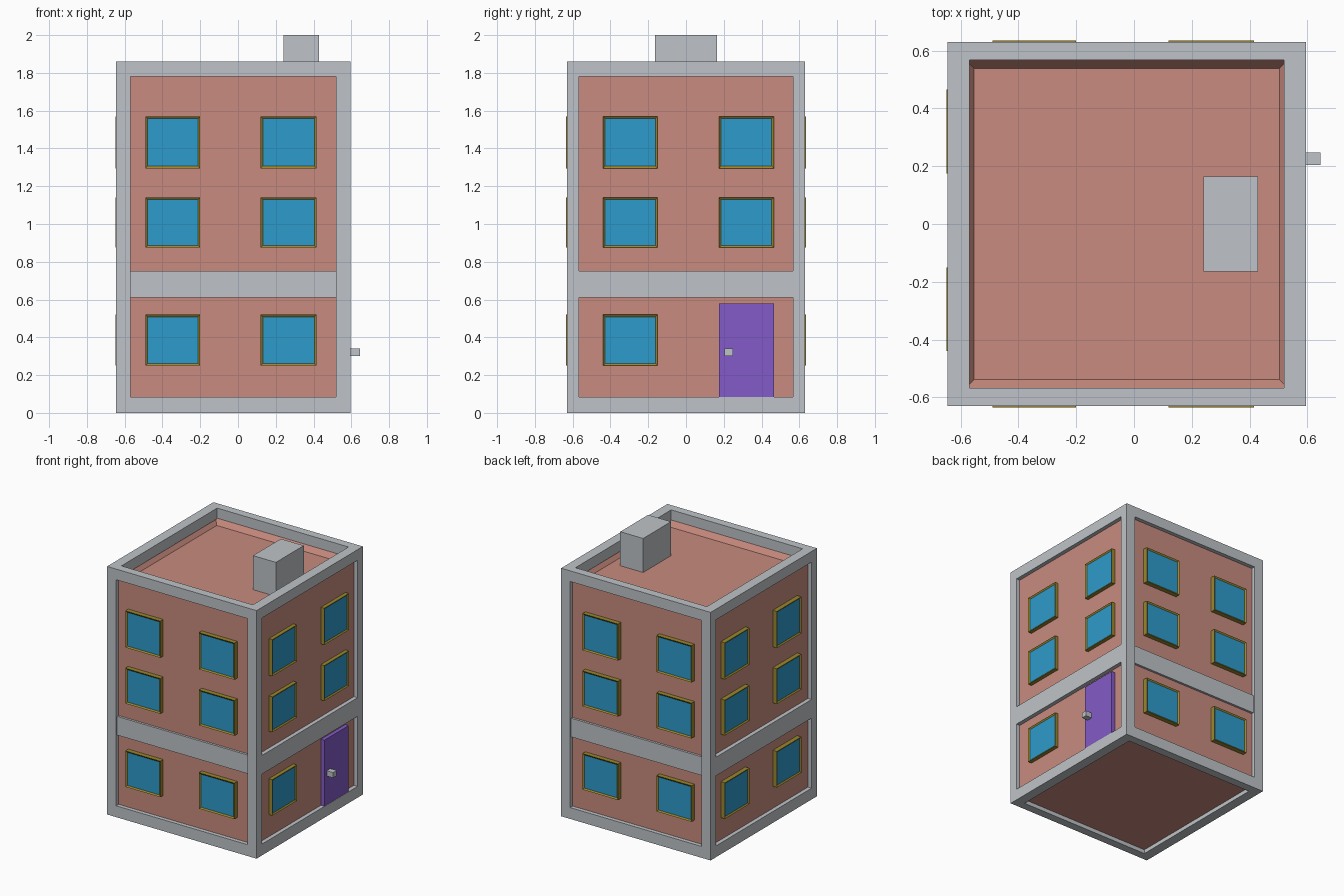
import bpy, bmesh
from mathutils import Vector

if "Cube" in bpy.data.objects:
    bpy.data.objects.remove(bpy.data.objects["Cube"])


def material(name, rgb):
    m = bpy.data.materials.new(name)
    m.diffuse_color = (*rgb, 1)
    m.use_nodes = True
    m.node_tree.nodes["Principled BSDF"].inputs["Base Color"].default_value = m.diffuse_color
    return m


GREY = material("grey stone", (0.52, 0.55, 0.58))
SALMON = material("salmon wall", (0.58, 0.26, 0.21))
GOLD = material("gold frame", (0.33, 0.24, 0.025))
BLUE = material("blue glass", (0.027, 0.33, 0.60))
PURPLE = material("purple door", (0.23, 0.105, 0.58))


def add_box(bm, lo, hi):
    geo = bmesh.ops.create_cube(bm, size=1)
    lo, hi = Vector(lo), Vector(hi)
    for v in geo["verts"]:
        v.co = Vector(lo[i] + (v.co[i] + 0.5) * (hi[i] - lo[i]) for i in range(3))


def finish(name, bm, *mats):
    me = bpy.data.meshes.new(name)
    bmesh.ops.recalc_face_normals(bm, faces=bm.faces)
    bm.to_mesh(me)
    bm.free()
    for m in mats:
        me.materials.append(m)
    ob = bpy.data.objects.new(name, me)
    bpy.context.collection.objects.link(ob)
    return ob


def box(name, lo, hi, mat):
    bm = bmesh.new()
    add_box(bm, lo, hi)
    return finish(name, bm, mat)


def face_towards(bm, d):
    bm.normal_update()
    return max(bm.faces, key=lambda f: (f.normal.dot(d), f.calc_center_median().dot(d)))


# Outer frame limits, with inner openings
X0, X1, XI0, XI1 = -0.645, 0.595, -0.57, 0.52
Y1, YI = 0.63, 0.567
H, BASE, TOP = 1.86, 0.085, 1.78

# Frame: corner posts with beams around the base and the top
bm = bmesh.new()
for xa, xb in ((X0, XI0), (XI1, X1)):
    for ya, yb in ((-Y1, -YI), (YI, Y1)):
        add_box(bm, (xa, ya, 0), (xb, yb, H))
for za, zb in ((0, BASE), (TOP, H)):
    for ya, yb in ((-Y1, -YI), (YI, Y1)):
        add_box(bm, (XI0, ya, za), (XI1, yb, zb))
    for xa, xb in ((X0, XI0), (XI1, X1)):
        add_box(bm, (xa, -YI, za), (xb, YI, zb))
finish("frame", bm, GREY)

# Walls with the sunken flat roof
WX0, WX1, WY = -0.615, 0.565, 0.60
bm = bmesh.new()
add_box(bm, (WX0, -WY, 0.03), (WX1, WY, 1.83))
roof = face_towards(bm, Vector((0, 0, 1)))
bmesh.ops.inset_region(bm, faces=[roof], thickness=0.087)
for v in roof.verts:
    v.co.z = 1.745
finish("walls", bm, SALMON)

# Band above the ground floor, and chimney
box("floor_band", (X0, -0.617, 0.61), (X1, 0.617, 0.75), GREY)
box("chimney", (0.24, -0.165, 1.74), (0.43, 0.165, 2.0), GREY)


# Window: a box whose outer face is inset and pushed back for the glass
def window(name, lo, hi, d):
    d = Vector(d)
    bm = bmesh.new()
    add_box(bm, lo, hi)
    pane = face_towards(bm, d)
    bmesh.ops.inset_region(bm, faces=[pane], thickness=0.016)
    for v in pane.verts:
        v.co -= d * 0.008
    pane.material_index = 1
    finish(name, bm, GOLD, BLUE)


FLOORS = ((0.25, 0.52), (0.875, 1.14), (1.295, 1.57))
for n, (za, zb) in enumerate(FLOORS):
    for xa, xb in ((-0.49, -0.20), (0.12, 0.415)):
        window(f"front_window_{n}", (xa, -0.635, za), (xb, -0.58, zb), (0, -1, 0))
        window(f"back_window_{n}", (xa, 0.58, za), (xb, 0.635, zb), (0, 1, 0))
    for k, (ya, yb) in enumerate(((-0.44, -0.15), (0.175, 0.465))):
        window(f"left_window_{n}", (-0.649, ya, za), (-0.60, yb, zb), (-1, 0, 0))
        if n or not k:  # the door takes the last place
            window(f"right_window_{n}", (0.55, ya, za), (0.594, yb, zb), (1, 0, 0))

# Door with a square knob
box("door", (0.55, 0.175, BASE), (0.593, 0.465, 0.58), PURPLE)
box("door_knob", (0.585, 0.205, 0.30), (0.645, 0.248, 0.34), GREY)
